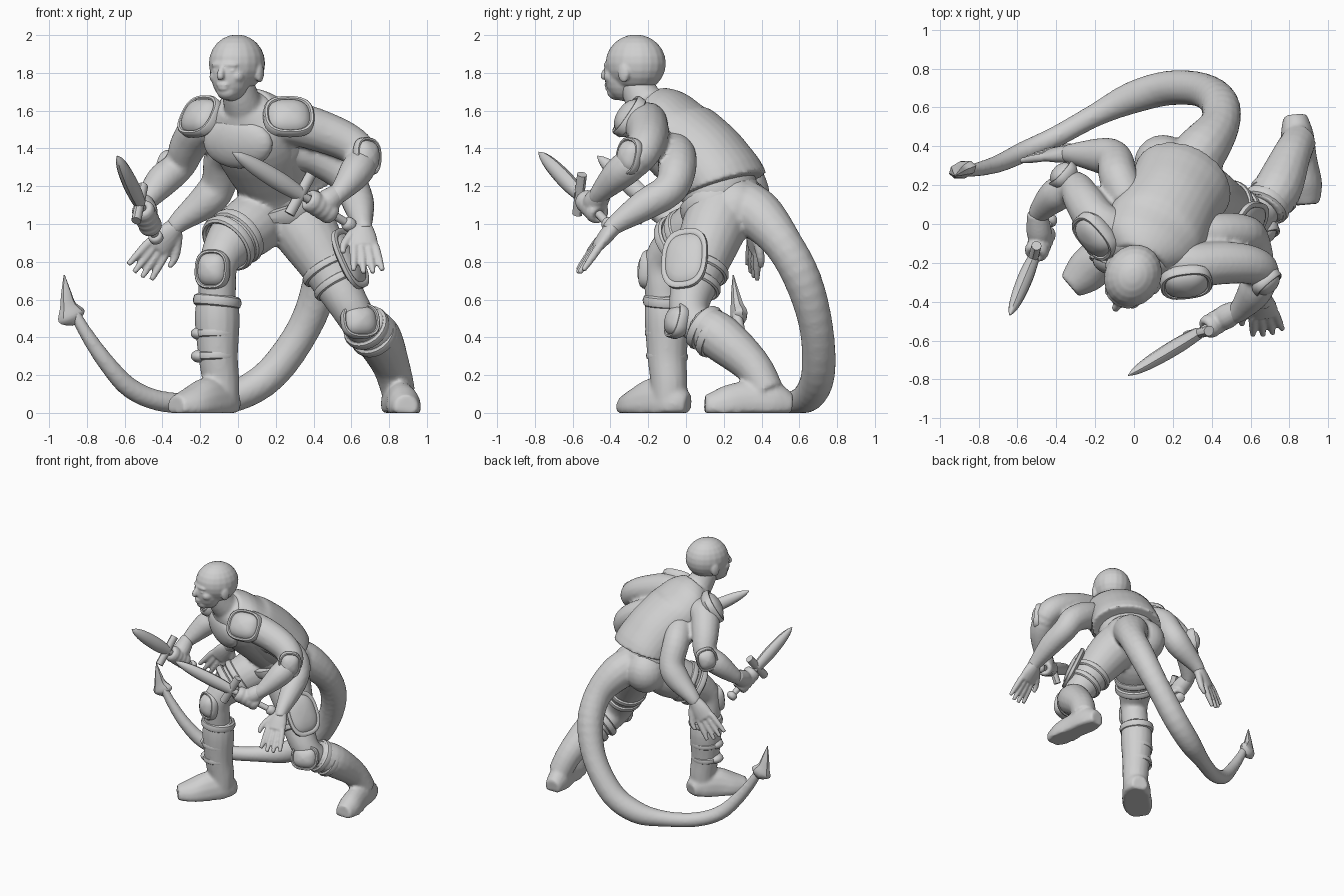
import bpy, bmesh, math
from mathutils import Vector, Matrix

cube = bpy.data.objects.get("Cube")
if cube:
    bpy.data.objects.remove(cube, do_unlink=True)

clay = bpy.data.materials.new("plain_grey")
clay.use_nodes = True
grey = (.63, .63, .63, 1)
clay.diffuse_color = grey
clay.node_tree.nodes["Principled BSDF"].inputs["Base Color"].default_value = grey


def finish(name, bm, voxel=0, smooth=4):
    """Turn a bmesh into an object; a voxel size fuses its shells into one skin."""
    bmesh.ops.recalc_face_normals(bm, faces=bm.faces)
    for face in bm.faces:
        face.smooth = True
    mesh = bpy.data.meshes.new(name)
    bm.to_mesh(mesh)
    bm.free()
    mesh.materials.append(clay)
    obj = bpy.data.objects.new(name, mesh)
    bpy.context.collection.objects.link(obj)
    if voxel:
        fuse = obj.modifiers.new("fuse", "REMESH")
        fuse.mode, fuse.voxel_size, fuse.use_smooth_shade = "VOXEL", voxel, True
        relax = obj.modifiers.new("relax", "SMOOTH")
        relax.factor, relax.iterations = .5, smooth
    else:
        bpy.context.view_layer.objects.active = obj
        obj.select_set(True)
        bpy.ops.object.shade_smooth_by_angle(angle=math.radians(40))
        obj.select_set(False)


def frame(normal, up=(0, 0, 1)):
    """Rotation whose columns are side, up and normal."""
    n = Vector(normal).normalized()
    u = Vector(up)
    u = (u - n * u.dot(n)).normalized()
    return Matrix((u.cross(n), u, n)).transposed()


def skin_rings(bm, rings):
    """Bridge closed rings of points and cap both ends."""
    loops = [[bm.verts.new(p) for p in ring] for ring in rings]
    for a, b in zip(loops, loops[1:]):
        for i in range(len(a)):
            j = (i + 1) % len(a)
            bm.faces.new((a[i], a[j], b[j], b[i]))
    bm.faces.new(loops[0][::-1])
    bm.faces.new(loops[-1])


def tube(bm, points, side=(1, 0, 0), n=16, steps=4, floor=False):
    """Loft through x, y, z, half width and optional half depth, along a smooth path."""
    keys = [Vector(tuple(p) + (p[3],) if len(p) == 4 else p) for p in points]
    path = []
    for i in range(len(keys) - 1):
        b, c = keys[i], keys[i + 1]
        a, d = keys[max(i - 1, 0)], keys[min(i + 2, len(keys) - 1)]
        for k in range(steps):
            t = k / steps
            path.append(b + (c - a) * (t / 2) + (a * 2 - b * 5 + c * 4 - d) * (t * t / 2)
                        + (b * 3 - a - c * 3 + d) * (t ** 3 / 2))
    path.append(keys[-1])
    rings = []
    for i, p in enumerate(path):
        along = path[min(i + 1, len(path) - 1)] - path[max(i - 1, 0)]
        rot = frame(along[:3], side)
        ring = []
        for k in range(n):
            ang = math.tau * k / n
            q = Vector(p[:3]) + rot.col[1] * p[3] * math.cos(ang) + rot.col[0] * p[4] * math.sin(ang)
            if floor:
                q.z = max(q.z, 0)
            ring.append(q)
        rings.append(ring)
    skin_rings(bm, rings)


def blob(bm, centre, size, rot=Matrix.Identity(3)):
    """Ellipsoid."""
    m = Matrix.Translation(centre) @ rot.to_4x4() @ Matrix.Diagonal((*size, 1))
    bmesh.ops.create_uvsphere(bm, u_segments=20, v_segments=12, radius=1, matrix=m)


def band(bm, centre, axis, radius, thick, n=24):
    """Round strap around an axis."""
    rot = frame(axis, (.3, .9, .2))
    rows = []
    for i in range(n):
        out = rot @ Vector((math.cos(math.tau * i / n), math.sin(math.tau * i / n), 0))
        rows.append([bm.verts.new(Vector(centre) + out * (radius + thick * math.cos(math.tau * k / 8))
                                  + rot.col[2] * thick * 1.6 * math.sin(math.tau * k / 8)) for k in range(8)])
    for i in range(n):
        a, b = rows[i], rows[(i + 1) % n]
        for k in range(8):
            bm.faces.new((a[k], a[(k + 1) % 8], b[(k + 1) % 8], b[k]))


def pad(name, centre, normal, up, w, h, bulge):
    """Rounded armour plate with a raised rim and a domed middle."""
    rot, rings, n = frame(normal, up), [], 32
    for r, z in ((.8, -1), (1, -.5), (1, .1), (.95, .25), (.86, .25), (.81, .12),
                 (.76, .3), (.6, .6), (.35, .8), (.05, .9)):
        ring = []
        for k in range(n):
            c, s = math.cos(math.tau * k / n), math.sin(math.tau * k / n)
            x, y = (math.copysign(abs(v) ** .75, v) for v in (c, s))
            ring.append(Vector(centre) + rot @ Vector((x * w * r, y * h * r, z * bulge)))
        rings.append(ring)
    bm = bmesh.new()
    skin_rings(bm, rings)
    finish(name, bm)


# Torso, arms, thighs and tail fused into one body
facing, lateral = Vector((-.5, -.85, 0)), Vector((.86, -.5, 0))
body = bmesh.new()
tube(body, [(.02, -.2, 1.63, .13, .11), (.05, -.14, 1.56, .23, .16), (.09, -.07, 1.45, .25, .19),
            (.15, .05, 1.32, .23, .19), (.2, .15, 1.2, .2, .18), (.22, .22, 1.1, .22, .19),
            (.21, .2, .98, .17, .14)], lateral, n=28)
tube(body, [(.06, -.12, 1.54, .13), (.02, -.22, 1.65, .1), (-.01, -.27, 1.76, .09)])
for x, y in ((.15, .31), (.31, .26)):
    blob(body, (x, y, 1.08), (.15, .15, .16))

upper_left = [(.16, -.19, 1.53, .1), (.3, -.21, 1.53, .115), (.47, -.2, 1.48, .11), (.6, -.21, 1.42, .1),
              (.66, -.25, 1.35, .09), (.62, -.35, 1.27, .088), (.55, -.44, 1.18, .06), (.5, -.48, 1.13, .045)]
upper_right = [(-.06, -.04, 1.52, .1), (-.18, .01, 1.52, .11), (-.26, .12, 1.42, .1), (-.31, .19, 1.31, .085),
               (-.4, .15, 1.23, .088), (-.48, .07, 1.13, .06), (-.5, .03, 1.09, .045)]
lower_left = [(.26, -.08, 1.4, .1), (.42, -.05, 1.36, .105), (.56, -.05, 1.27, .1), (.61, -.09, 1.18, .09),
              (.64, -.22, 1.1, .083), (.66, -.37, 1, .053), (.67, -.41, .96, .045)]
lower_right = [(-.03, .12, 1.42, .1), (-.08, .24, 1.36, .1), (-.1, .33, 1.22, .095), (-.16, .35, 1.13, .095),
               (-.3, .36, 1.02, .06), (-.35, .36, .97, .045)]
for arm in (upper_left, upper_right, lower_left, lower_right):
    tube(body, arm, (.2, .9, .4))

tube(body, [(.16, .24, 1.08, .14), (.08, .12, 1, .165), (-.02, 0, .92, .145), (-.1, -.12, .8, .105),
            (-.11, -.12, .66, .1), (-.11, -.11, .58, .1)], n=20)
tube(body, [(.26, .2, 1.1, .17), (.36, .14, .96, .17), (.47, .08, .78, .14), (.57, .02, .6, .11),
            (.63, .03, .5, .1), (.68, .12, .42, .09)], n=20)
tube(body, [(.25, .25, 1.12, .14), (.35, .38, 1.05, .135), (.44, .51, .9, .105), (.44, .62, .7, .1),
            (.35, .69, .45, .09), (.18, .7, .21, .09), (-.01, .65, .09, .083), (-.2, .56, .055, .06),
            (-.4, .45, .06, .055), (-.57, .37, .13, .054), (-.7, .31, .27, .046), (-.81, .28, .43, .036),
            (-.87, .27, .54, .028)], (0, 0, 1), floor=True)
finish("body", body, .014, 3)

barb = bmesh.new()
tube(barb, [(-.86, .28, .47, .02, .02), (-.88, .28, .51, .078, .045), (-.9, .27, .57, .045, .035),
            (-.91, .26, .64, .027, .022), (-.92, .25, .73, .003, .003)], (1, .3, .3), n=8)
finish("tail_barb", barb)

# Vest with a full back, a chest plate and a lip at the waist
vest = bmesh.new()
tube(vest, [(.04, -.18, 1.64, .14, .1), (.07, -.11, 1.58, .23, .15), (.11, -.04, 1.47, .265, .21),
            (.19, .1, 1.34, .255, .22), (.24, .19, 1.25, .26, .205), (.25, .21, 1.21, .265, .21)],
     lateral, n=32)
blob(vest, (0, -.19, 1.43), (.21, .14, .075), frame((-.5, -.85, -.2)))
finish("vest", vest, .012, 3)
belt = bmesh.new()
for z, half in ((1.18, .215), (1.1, .23)):
    tube(belt, [(.2, .17, z + .03, half, half * .88), (.21, .18, z, half + .01, half * .9),
                (.21, .19, z - .03, half, half * .88)], lateral, n=28)
finish("belts", belt)

# Head, built facing -y and then turned
head = bmesh.new()
blob(head, (0, .01, .02), (.145, .165, .153))
blob(head, (0, -.06, -.04), (.105, .105, .14))
blob(head, (0, -.1, -.13), (.055, .055, .045))
blob(head, (0, -.128, .012), (.08, .036, .022))
tube(head, [(0, -.15, .005, .014), (0, -.178, -.04, .02), (0, -.17, -.058, .02)])
blob(head, (0, -.15, -.093), (.038, .02, .012))
blob(head, (0, -.147, -.113), (.032, .021, .012))
for s in (-1, 1):
    blob(head, (s * .045, -.14, -.018), (.022, .014, .011))
    blob(head, (s * .065, -.1, -.05), (.035, .045, .035))
    blob(head, (s * .137, .01, -.03), (.018, .034, .052))
turn = Matrix.Translation((-.01, -.275, 1.83)) @ Matrix.Rotation(math.radians(-28), 4, "Z")
bmesh.ops.transform(head, matrix=turn, verts=head.verts)
finish("head", head, .008, 3)

# Boots
boots = bmesh.new()
tube(boots, [(-.11, -.11, .62, .105), (-.11, -.1, .5, .12), (-.105, -.1, .3, .105), (-.09, -.09, .16, .098),
             (-.09, -.09, .03, .095)], floor=True)
tube(boots, [(-.05, .01, .04, .06, .06), (-.08, -.06, .05, .1, .12), (-.16, -.16, .04, .11, .15),
             (-.25, -.25, .03, .11, .11), (-.33, -.32, .03, .07, .065)], (1, -1, 0), floor=True)
tube(boots, [(.67, .08, .47, .105), (.74, .18, .4, .125), (.81, .35, .25, .1), (.85, .43, .11, .09)],
     floor=True)
tube(boots, [(.83, .56, .04, .06, .06), (.84, .46, .05, .085, .12), (.86, .33, .05, .083, .12),
             (.88, .2, .03, .09, .11), (.89, .1, .03, .065, .065)], floor=True)
finish("boots", boots, .013, 3)

# Straps and buckles around the boots and thighs
straps = bmesh.new()
thigh = (.5, .5, .45)
band(straps, (-.11, -.1, .59), (.1, .05, 1), .11, .02)
for z, r in ((.42, .105), (.3, .098)):
    band(straps, (-.115, -.1, z), (0, .05, 1), r, .014)
    blob(straps, (-.2, -.11, z), (.05, .06, .035))
for t in (0, .35):
    band(straps, Vector((-.05, -.03, .9)).lerp((.08, .12, 1), t), thigh, .148, .018)
for x, y, z, r in ((.48, .08, .76, .137), (.53, .05, .68, .125)):
    band(straps, (x, y, z), (-.5, .3, .9), r, .015)
for x, y, z in ((.68, .1, .45), (.72, .15, .41)):
    band(straps, (x, y, z), (.4, .7, -.5), .112, .018)
finish("straps", straps)

# Armour pads
pad("left_shoulder_pad", (.27, -.31, 1.575), (.1, -.8, .55), (0, 0, 1), .135, .12, .06)
pad("right_shoulder_pad", (-.21, -.07, 1.575), (-.65, -.55, .5), (0, 0, 1), .135, .12, .06)
pad("left_elbow_pad", (.69, -.31, 1.36), (.65, -.75, .15), (.2, 0, 1), .085, .1, .05)
pad("right_elbow_pad", (-.375, .26, 1.3), (-.7, .65, .15), (.4, 0, 1), .08, .09, .05)
pad("right_knee_pad", (-.14, -.2, .76), (-.4, -.9, .1), (0, 0, 1), .095, .105, .06)
pad("left_knee_pad", (.65, -.06, .49), (.3, -.85, .25), (0, 0, 1), .105, .095, .055)
pad("left_thigh_pad", (.6, -.01, .82), (.85, -.4, .4), (-.3, 0, 1), .13, .17, .035)
pad("right_thigh_pad", (-.08, .02, .99), (-.7, -.3, .6), (.5, .5, .5), .1, .12, .03)


def dagger(label, pommel, tip, hint, fist, wrist):
    """Blade, guard, grip and pommel, with a closed fist around the grip."""
    a, b = Vector(pommel), Vector(tip)
    rot = frame(b - a, hint)
    guard, across, axis = a.lerp(b, .43), rot.col[1], rot.col[2]
    blade = bmesh.new()
    tube(blade, [(*a.lerp(b, t), w, w * .8) for t, w in ((.43, .04), (.6, .05), (.8, .044), (.93, .027), (1, .003))],
         hint, n=10)
    tube(blade, [(*a, .022), (*guard, .022)], hint)
    tube(blade, [(*(guard + across * s), .03, .026) for s in (-.12, 0, .12)], axis, n=10)
    tube(blade, [(*a.lerp(b, t), r) for t, r in ((-.02, .02), (0, .037), (.04, .037), (.06, .02))], hint)
    finish(label + "_dagger", blade)
    hand, hold = bmesh.new(), a.lerp(b, fist)
    tube(hand, [(*wrist, .05), (*Vector(wrist).lerp(hold, .6), .065), (*hold, .055)], axis)
    for k in range(4):
        band(hand, hold + axis * (k - 1.5) * .038, axis, .04, .024, 16)
    finish(label + "_fist", hand, .009, 2)


dagger("left", (.6, -.4, .99), (-.03, -.78, 1.38), (.3, 0, 1), .26, (.54, -.44, 1.17))
dagger("right", (-.43, .03, .92), (-.64, -.47, 1.36), (.15, .6, .75), .25, (-.5, .06, 1.12))


def open_hand(label, wrist, knuckles, tips, spread):
    """Flat palm with four fingers and a thumb."""
    w, k, t, s = (Vector(v) for v in (wrist, knuckles, tips, spread))
    s.normalize()
    hand = bmesh.new()
    tube(hand, [(*w, .05, .045), (*w.lerp(k, .5), .07, .04), (*k, .075, .03)], s)
    for i in (-1.5, -.5, .5, 1.5):
        root, end = k + s * i * .038, k.lerp(t, 1.05 - abs(i) * .1) + s * i * .052
        tube(hand, [(*w.lerp(root, .7), .02), (*root, .023), (*root.lerp(end, .5), .021), (*end, .014)], s, n=10)
    thumb = w.lerp(k, .3) - s * .05
    tube(hand, [(*w, .025), (*thumb, .028), (*(thumb - s * .06 + (k - w) * .6), .022),
                (*(thumb - s * .07 + (k - w)), .014)], s, n=10)
    finish(label + "_open_hand", hand, .009, 2)


open_hand("left", (.66, -.38, .99), (.67, -.47, .88), (.69, -.57, .74), (1, .2, 0))
open_hand("right", (-.33, .36, .99), (-.43, .36, .87), (-.53, .35, .73), (-.75, -.3, .5))
